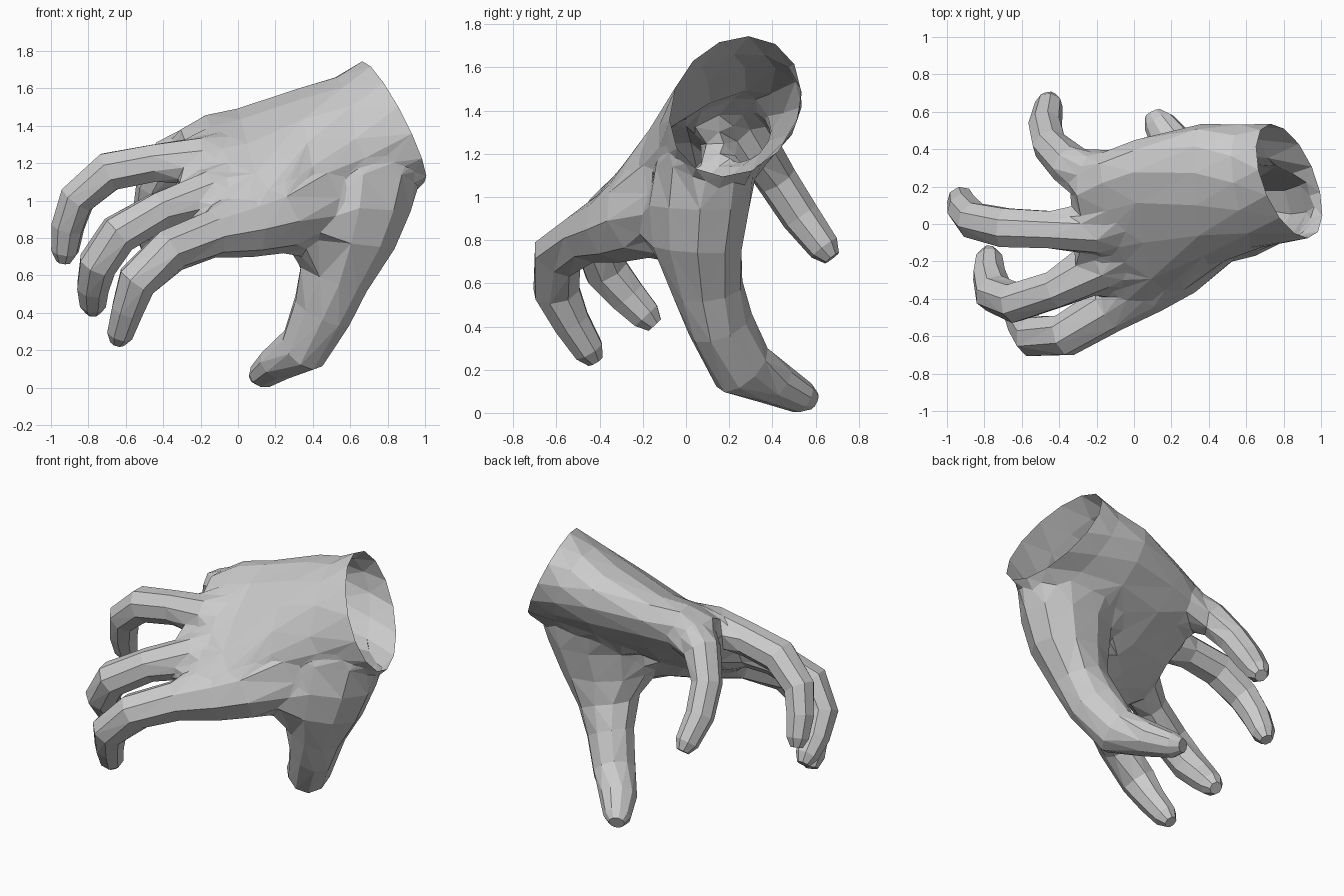
import bpy, bmesh, math
from mathutils import Vector as V

if "Cube" in bpy.data.objects:
    bpy.data.objects.remove(bpy.data.objects["Cube"])


def loft(name, rings):
    """Skin a list of equal-length point rings and cap both ends."""
    bm = bmesh.new()
    loops = [[bm.verts.new(p) for p in r] for r in rings]
    n = len(loops[0])
    for a, b in zip(loops, loops[1:]):
        for i in range(n):
            bm.faces.new((a[i], a[(i + 1) % n], b[(i + 1) % n], b[i]))
    bm.faces.new(loops[0])
    bm.faces.new(loops[-1])
    bmesh.ops.recalc_face_normals(bm, faces=bm.faces)
    me = bpy.data.meshes.new(name)
    bm.to_mesh(me)
    bm.free()
    ob = bpy.data.objects.new(name, me)
    bpy.context.collection.objects.link(ob)
    return ob


def oval(c, a, b, n, e=1.0):
    """Oval ring from a centre and two half-axis vectors."""
    c, a, b = V(c), V(a), V(b)
    pts = []
    for k in range(n):
        t = 2 * math.pi * (k + 0.5) / n
        u, v = math.cos(t), math.sin(t)
        pts.append(c + a * math.copysign(abs(u) ** e, u) + b * math.copysign(abs(v) ** e, v))
    return pts


def finger(name, path, n=8):
    """Round tube along (x, y, z, radius) points with a blunt tip."""
    pts = [V(p[:3]) for p in path]
    rad = [p[3] * 1.07 for p in path]
    tip = (pts[-1] - pts[-2]).normalized()
    pts.append(pts[-1] + tip * rad[-1] * 0.8)
    rad.append(rad[-1] * 0.55)
    side, rings = V((0, 1, 0)), []
    for i, p in enumerate(pts):
        d = (pts[min(i + 1, len(pts) - 1)] - pts[max(i - 1, 0)]).normalized()
        side = (side - d * side.dot(d)).normalized()
        rings.append(oval(p, side * rad[i], d.cross(side) * rad[i], n))
    return loft(name, rings)


# palm: from wrist opening to knuckles
wrist_c, wrist_a, wrist_b = V((.83, .23, 1.42)), V((-.065, .30, -.01)), V((-.165, .06, .325))
palm = [
    (wrist_c, wrist_a, wrist_b, 1),
    ((.64, .20, 1.38), (-.05, .335, .06), (-.11, .02, .28), 1),
    ((.38, .16, 1.30), (-.03, .37, .18), (-.05, -.06, .24), .95),
    ((.08, .01, 1.14), (-.08, .42, .30), (-.03, -.11, .165), .87),
    ((-.10, -.03, 1.12), (-.08, .39, .30), (-.01, -.10, .14), .85),
    ((-.25, -.05, 1.11), (-.07, .30, .25), (0, -.06, .10), .85),
]
hand = loft("hand", [oval(c, a, b, 14, e) for c, a, b, e in palm])

# thumb: broad web narrowing to a bent tip
thumb = [
    ((.57, .12, 1.29), (.28, .03, .02), (-.03, .22, 0)),
    ((.61, .09, 1.14), (.37, .06, 0), (-.06, .23, 0)),
    ((.59, .06, .96), (.33, .08, -.02), (-.06, .23, 0)),
    ((.555, .05, .77), (.28, .07, -.03), (-.05, .205, 0)),
    ((.52, .10, .58), (.17, .03, -.06), (-.02, .165, .03)),
    ((.45, .16, .41), (.15, 0, -.07), (0, .145, .05)),
    ((.35, .26, .21), (.08, -.05, -.11), (.08, .11, .03)),
    ((.22, .41, .135), (.02, -.05, -.09), (.10, .06, 0)),
    ((.135, .54, .07), (.01, -.03, -.07), (.075, .04, 0)),
    ((.105, .59, .055), (.005, -.015, -.04), (.045, .02, 0)),
]
parts = [loft("thumb", [oval(c, a, b, 10) for c, a, b in thumb])]

# four curled fingers; the index root runs back through the palm as the thumb web
paths = {
    "index_finger": [(.60, .08, 1.14, .12), (.42, -.02, 1.03, .19), (.20, -.22, .90, .18),
                     (.05, -.33, .86, .155), (-.14, -.46, .82, .12), (-.37, -.595, .735, .11),
                     (-.54, -.60, .57, .105), (-.59, -.53, .42, .085), (-.63, -.45, .29, .07)],
    "middle_finger": [(.10, -.12, 1.10, .12), (-.16, -.23, 1.04, .115), (-.42, -.35, .945, .10),
                      (-.64, -.42, .82, .105), (-.75, -.37, .66, .10), (-.775, -.27, .54, .085),
                      (-.775, -.185, .45, .07)],
    "ring_finger": [(.10, .03, 1.23, .12), (-.20, -.04, 1.22, .115), (-.45, -.03, 1.20, .10),
                    (-.69, -.02, 1.155, .105), (-.86, .02, 1.01, .095), (-.91, .08, .86, .085),
                    (-.925, .13, .73, .07)],
    "little_finger": [(.08, .20, 1.32, .13), (-.17, .24, 1.32, .12), (-.36, .32, 1.24, .10),
                      (-.45, .42, 1.08, .09), (-.475, .53, .91, .085), (-.455, .64, .765, .07)],
}
parts += [finger(k, p) for k, p in paths.items()]

# fuse everything into one skin
for p in parts:
    m = hand.modifiers.new(p.name, 'BOOLEAN')
    m.operation, m.solver, m.object = 'UNION', 'EXACT', p
dg = bpy.context.evaluated_depsgraph_get()
mesh = bpy.data.meshes.new_from_object(hand.evaluated_get(dg))
hand.modifiers.clear()
hand.data = mesh
for p in parts:
    bpy.data.objects.remove(p)

# open the wrist
bm = bmesh.new()
bm.from_mesh(mesh)
nrm = wrist_a.cross(wrist_b).normalized()
cap = [f for f in bm.faces if abs(f.normal.dot(nrm)) > .95
       and abs((f.calc_center_median() - wrist_c).dot(nrm)) < .02]
bmesh.ops.delete(bm, geom=cap, context='FACES')

# soften the creases where the parts join
bmesh.ops.remove_doubles(bm, verts=bm.verts, dist=.02)
bmesh.ops.triangulate(bm, faces=bm.faces)
bm.normal_update()
seam = {v for e in bm.edges if len(e.link_faces) == 2
        and e.calc_face_angle_signed(0) < -math.radians(22)
        for v in e.verts if v.co.x > -.35 and v.co.z > .6}
seam = [v for v in seam if not v.is_boundary]
for _ in range(3):
    bmesh.ops.smooth_vert(bm, verts=seam, factor=.5,
                          use_axis_x=True, use_axis_y=True, use_axis_z=True)
bm.to_mesh(mesh)
bm.free()
